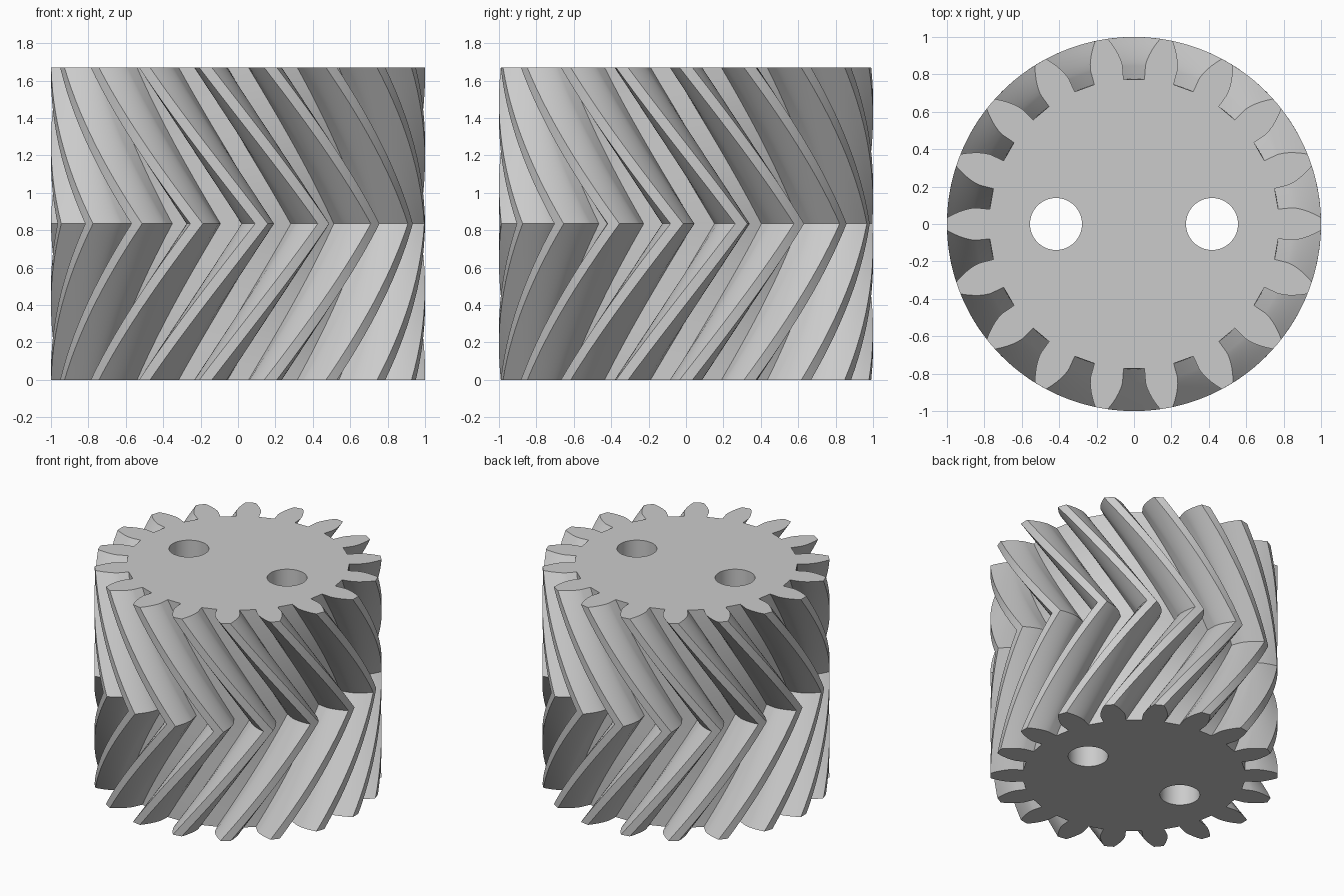
import bpy, bmesh, math

if "Cube" in bpy.data.objects:
    bpy.data.objects.remove(bpy.data.objects["Cube"])

TEETH = 18
PITCH_R, TIP_R, ROOT_R = 0.9, 1.0, 0.775
BASE_R = PITCH_R * math.cos(math.radians(20))
HEIGHT = 1.67
TWIST = math.radians(37.2)      # rotation from each end to the middle
STEPS = 14                      # slices per half
HOLE_X, HOLE_R, HOLE_SIDES = 0.417, 0.139, 48


def involute(r):
    a = math.acos(min(1.0, BASE_R / r))
    return math.tan(a) - a


# Half tooth: (radius, half angle) from root to tip
half_base = math.pi / (2 * TEETH) + involute(PITCH_R)
flank = [(ROOT_R, half_base)]
for i in range(7):
    r = BASE_R + (TIP_R - BASE_R) * (i / 6) ** 1.3
    flank.append((r, half_base - involute(r)))

# Full gear outline in polar form
outline = []
for t in range(TEETH):
    c = 2 * math.pi * t / TEETH
    outline += [(r, c - a) for r, a in flank]
    outline.append((TIP_R, c))
    outline += [(r, c + a) for r, a in reversed(flank)]

bm = bmesh.new()


def ring(points, z):
    return [bm.verts.new((x, y, z)) for x, y in points]


def bridge(a, b):
    n = len(a)
    for i in range(n):
        j = (i + 1) % n
        bm.faces.new((a[i], a[j], b[j], b[i]))


def loop_edges(vs):
    return [bm.edges.get((vs[i], vs[(i + 1) % len(vs)])) for i in range(len(vs))]


# Herringbone tooth walls
rings = []
for s in range(2 * STEPS + 1):
    turn = TWIST * (1 - abs(s - STEPS) / STEPS)
    rings.append(ring([(r * math.cos(a + turn), r * math.sin(a + turn)) for r, a in outline],
                      HEIGHT * s / (2 * STEPS)))
for lower, upper in zip(rings, rings[1:]):
    bridge(lower, upper)

# Two through holes
bottom, top = loop_edges(rings[0]), loop_edges(rings[-1])
for side in (-1, 1):
    circle = []
    for k in range(HOLE_SIDES):
        a = 2 * math.pi * k / HOLE_SIDES
        circle.append((side * HOLE_X + HOLE_R * math.cos(a), HOLE_R * math.sin(a)))
    low, high = ring(circle, 0), ring(circle, HEIGHT)
    bridge(high, low)
    bottom += loop_edges(low)
    top += loop_edges(high)

# End faces around the holes
for edges, nz in ((bottom, -1), (top, 1)):
    bmesh.ops.triangle_fill(bm, use_beauty=True, use_dissolve=False,
                            edges=edges, normal=(0, 0, nz))
bmesh.ops.recalc_face_normals(bm, faces=bm.faces[:])

mesh = bpy.data.meshes.new("herringbone_gear")
bm.to_mesh(mesh)
bm.free()
gear = bpy.data.objects.new("herringbone_gear", mesh)
bpy.context.collection.objects.link(gear)

grey = bpy.data.materials.new("light_grey")
grey.diffuse_color = (0.6, 0.6, 0.6, 1)
grey.use_nodes = True
grey.node_tree.nodes["Principled BSDF"].inputs["Base Color"].default_value = grey.diffuse_color
mesh.materials.append(grey)

bpy.context.view_layer.objects.active = gear
gear.select_set(True)
bpy.ops.object.shade_smooth_by_angle(angle=math.radians(25))
